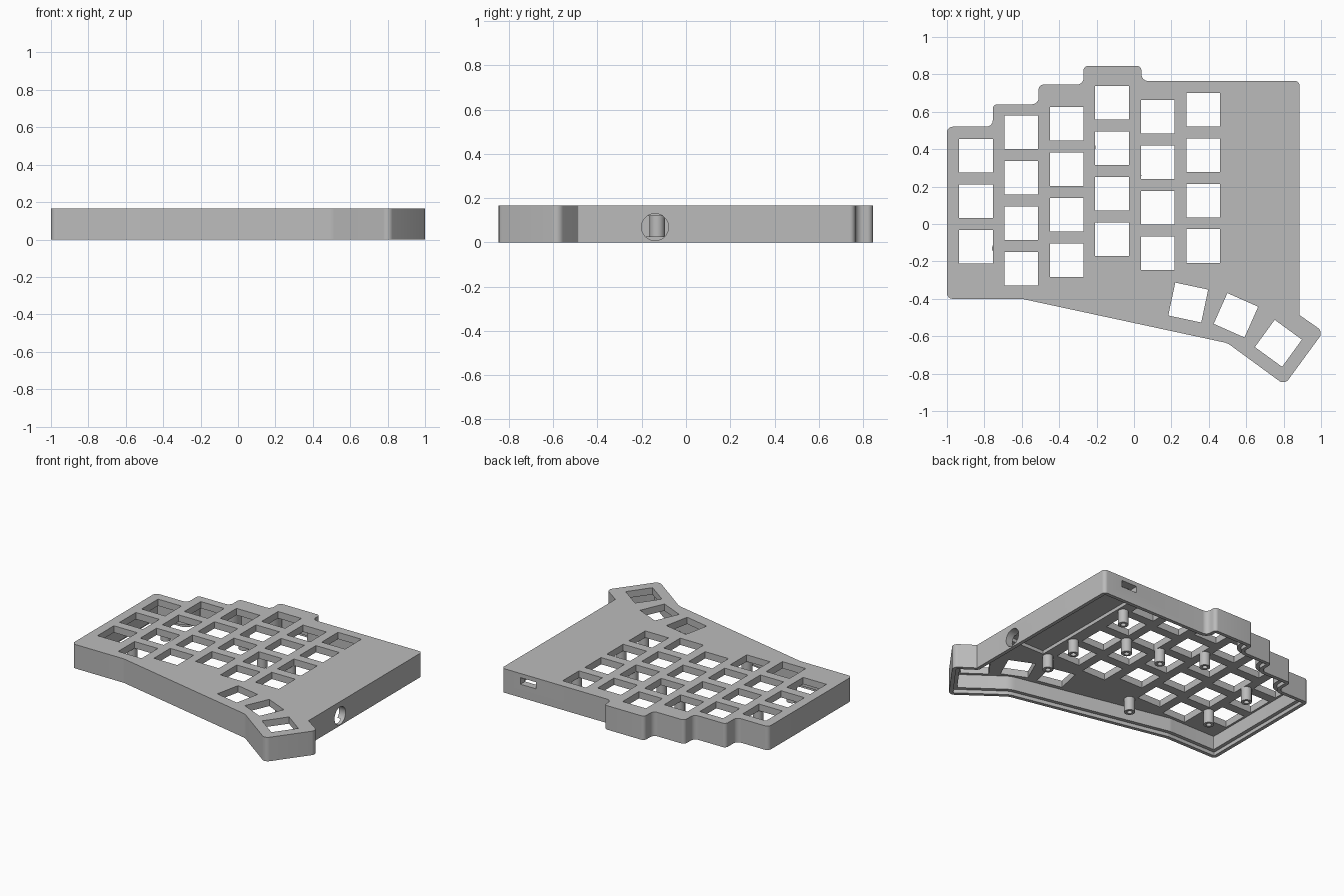
import bpy, bmesh, math
from mathutils import Vector, Matrix

cube = bpy.data.objects.get("Cube")
if cube:
    bpy.data.objects.remove(cube, do_unlink=True)

HEIGHT, PLATE_UNDER, STEP = 0.167, 0.12, 0.025
WALL, LIP = 0.05, 0.025
KEY, PITCH = 0.18, 0.243

grey = bpy.data.materials.new("case_grey")
grey.use_nodes = True
grey.diffuse_color = (0.5, 0.5, 0.5, 1)
grey.node_tree.nodes["Principled BSDF"].inputs["Base Color"].default_value = (0.5, 0.5, 0.5, 1)

# Case outline, counter-clockwise: x, y, corner radius
OUTLINE = [(-1, -0.4, .03), (-0.6, -0.4, .04), (0.5, -0.637, .1), (0.805, -0.86, .035),
           (1.013, -0.576, .035), (0.885, -0.487, .003), (0.885, 0.765, .025),
           (0.04, 0.765, .035), (0.04, 0.845, .025), (-0.27, 0.845, .025),
           (-0.27, 0.745, .035), (-0.51, 0.745, .025), (-0.51, 0.64, .035),
           (-0.755, 0.64, .025), (-0.755, 0.52, .035), (-1, 0.52, .03)]


def rounded_outline(inset):
    """Move the outline inward, then fillet each corner."""
    n = len(OUTLINE)
    pts = [Vector(p[:2]) for p in OUTLINE]
    dirs = [(pts[(i + 1) % n] - pts[i]).normalized() for i in range(n)]
    corners, radii = [], []
    for i in range(n):
        d0, d1 = dirs[i - 1], dirs[i]
        n0, n1 = Vector((-d0.y, d0.x)), Vector((-d1.y, d1.x))
        corners.append(pts[i] + (n0 + n1) * inset / (1 + n0.dot(n1)))
        turn = 1 if d0.cross(d1) > 0 else -1
        radii.append(max(OUTLINE[i][2] - turn * inset, 0.004))
    result = []
    for i in range(n):
        d0, d1 = dirs[i - 1], dirs[i]
        angle = d0.angle_signed(d1)
        sweep = -angle  # mathutils measures clockwise
        cut = radii[i] * math.tan(abs(sweep) / 2)
        start = corners[i] - d0 * cut
        side = 1 if sweep > 0 else -1
        centre = start + Vector((-d0.y, d0.x)) * radii[i] * side
        arm = start - centre
        for k in range(9):
            result.append(centre + Matrix.Rotation(sweep * k / 8, 2) @ arm)
    return result


def make_object(name, bm):
    bmesh.ops.recalc_face_normals(bm, faces=bm.faces)
    mesh = bpy.data.meshes.new(name)
    bm.to_mesh(mesh)
    bm.free()
    mesh.materials.append(grey)
    obj = bpy.data.objects.new(name, mesh)
    bpy.context.collection.objects.link(obj)
    return obj


def prism(name, outline, z0, z1):
    bm = bmesh.new()
    face = bm.faces.new([bm.verts.new((p.x, p.y, z0)) for p in outline])
    ext = bmesh.ops.extrude_face_region(bm, geom=[face])
    bmesh.ops.translate(bm, vec=(0, 0, z1 - z0),
                        verts=[v for v in ext["geom"] if isinstance(v, bmesh.types.BMVert)])
    return make_object(name, bm)


def add_box(bm, centre, size, angle=0):
    matrix = (Matrix.Translation(centre) @ Matrix.Rotation(math.radians(angle), 4, 'Z')
              @ Matrix.Diagonal((*size, 1)))
    bmesh.ops.create_cube(bm, size=1, matrix=matrix)


# Solid body and its cutters
case = prism("keyboard_case", rounded_outline(0), 0, HEIGHT)
cutters = [prism("cavity_cutter", rounded_outline(WALL), -0.1, PLATE_UNDER),
           prism("base_step_cutter", rounded_outline(LIP), -0.15, STEP)]

# Shallow pocket under the controller area
bm = bmesh.new()
add_box(bm, (0.685, 0.23, 0.09), (0.28, 0.95, 0.108))
cutters.append(make_object("controller_pocket_cutter", bm))

# Switch openings: staggered columns and three fanned thumb keys
bm = bmesh.new()
columns = [(-0.845, 0.365, 3), (-0.603, 0.49, 4), (-0.36, 0.536, 4),
           (-0.118, 0.648, 4), (0.127, 0.573, 4), (0.37, 0.611, 4)]
for x, top, rows in columns:
    for row in range(rows):
        add_box(bm, (x, top - row * PITCH, 0.15), (KEY, KEY, 0.2))
for x, y, angle in [(0.29, -0.42, -12), (0.545, -0.488, -24), (0.772, -0.638, -36)]:
    add_box(bm, (x, y, 0.15), (KEY, KEY, 0.2), angle)
cutters.append(make_object("switch_cutter", bm))

# Round cable hole in the right wall and plug slot in the back wall
bm = bmesh.new()
bmesh.ops.create_cone(bm, cap_ends=True, segments=40, radius1=0.061, radius2=0.061, depth=0.2,
                      matrix=Matrix.Translation((0.88, -0.14, 0.069)) @ Matrix.Rotation(math.pi / 2, 4, 'Y'))
add_box(bm, (0.68, 0.76, 0.115), (0.12, 0.2, 0.046))
cutters.append(make_object("port_cutter", bm))

for cutter in cutters:
    mod = case.modifiers.new(cutter.name, 'BOOLEAN')
    mod.operation = 'DIFFERENCE'
    mod.solver = 'EXACT'
    mod.object = cutter
    cutter.hide_render = True
bpy.context.view_layer.update()
case_mesh = bpy.data.meshes.new_from_object(case.evaluated_get(bpy.context.evaluated_depsgraph_get()))
case.modifiers.clear()
case.data = case_mesh
for cutter in cutters:
    bpy.data.objects.remove(cutter, do_unlink=True)

# Hollow screw posts hanging from the plate, spun from a profile
PROFILE = [(0, 0.09), (0.017, 0.09), (0.017, STEP), (0.034, STEP), (0.034, PLATE_UNDER + 0.01)]
POSTS = [(0.5, 0.49), (0.5, 0), (0.5, -0.25), (0.25, 0.225), (0.005, 0.26),
         (-0.24, 0.41), (-0.24, -0.33), (-0.725, -0.13), (-0.725, 0.24)]
posts = []
for x, y in POSTS:
    bm = bmesh.new()
    verts = [bm.verts.new((r, 0, z)) for r, z in PROFILE]
    edges = [bm.edges.new(pair) for pair in zip(verts, verts[1:])]
    bmesh.ops.spin(bm, geom=verts + edges, axis=(0, 0, 1), cent=(0, 0, 0),
                   angle=math.tau, steps=28, use_duplicate=False)
    bmesh.ops.remove_doubles(bm, verts=bm.verts, dist=0.0005)
    post = make_object("screw_post", bm)
    # Normals face out of the post and into its bore
    if sum(p.normal.z for p in post.data.polygons if abs(p.center.z - STEP) < 0.001) > 0:
        post.data.flip_normals()
    post.location = (x, y, 0)
    posts.append(post)

bpy.ops.object.select_all(action='DESELECT')
for obj in [case] + posts:
    obj.select_set(True)
bpy.context.view_layer.objects.active = case
bpy.ops.object.shade_smooth_by_angle(angle=math.radians(30))
